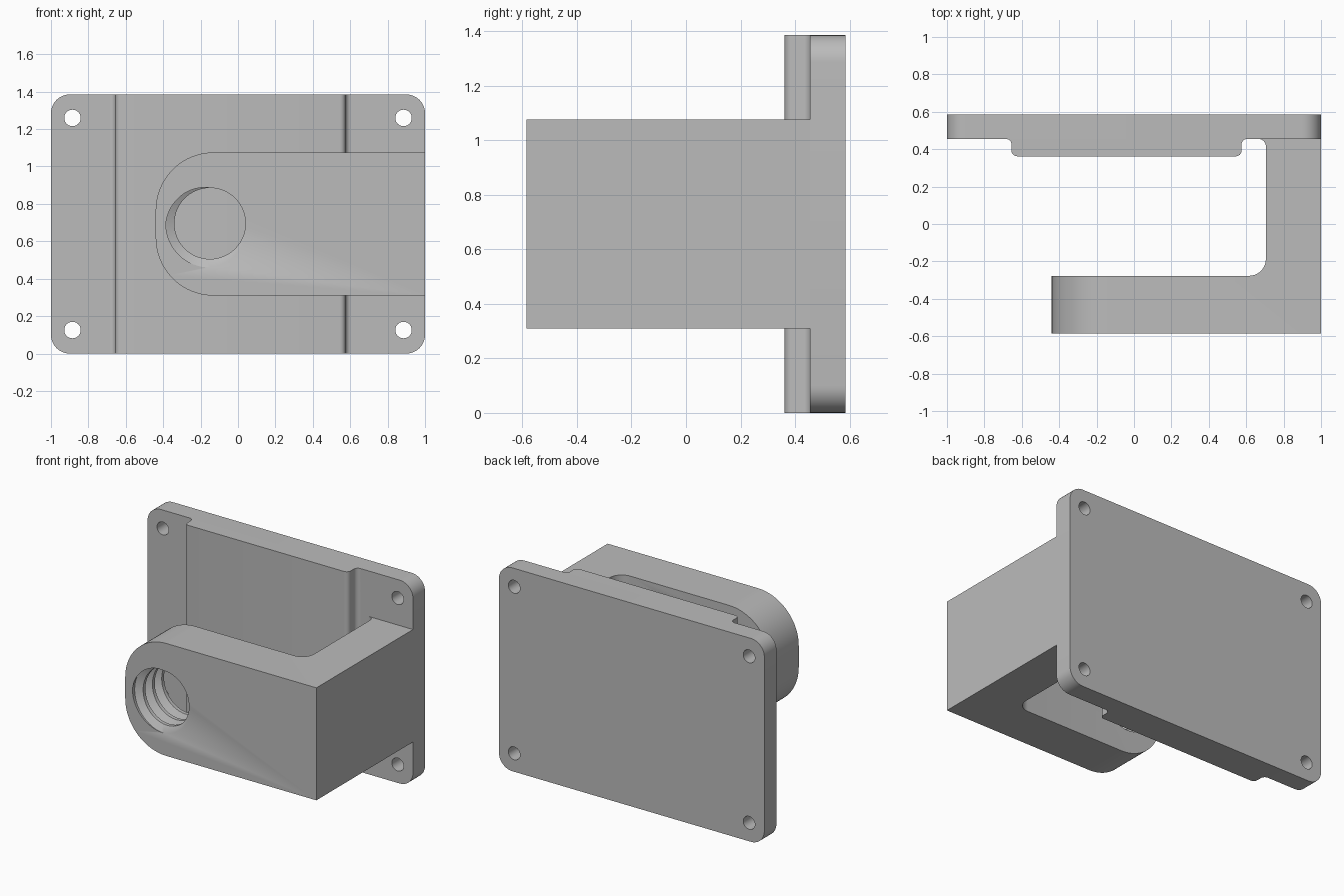
import bpy, bmesh
from math import pi, cos, sin, tan, radians
from mathutils import Vector, Matrix

cube = bpy.data.objects.get("Cube")
if cube:
    bpy.data.objects.remove(cube)

grey = bpy.data.materials.new("plain grey")
grey.use_nodes = True
grey.diffuse_color = (0.5, 0.5, 0.5, 1)
grey.node_tree.nodes["Principled BSDF"].inputs["Base Color"].default_value = (0.5, 0.5, 0.5, 1)

HEIGHT = 1.385
MID_Z = HEIGHT / 2
PLATE_FRONT, BACK, FRONT = 0.455, 0.585, -0.585


def rounded(corners, steps=10):
    """Outline through (u, v, radius) corners with each radius as a fillet."""
    out = []
    for i, (u, v, r) in enumerate(corners):
        p = Vector((u, v))
        if r == 0:
            out.append(p)
            continue
        a = (Vector(corners[i - 1][:2]) - p).normalized()
        b = (Vector(corners[(i + 1) % len(corners)][:2]) - p).normalized()
        half = a.angle(b) / 2
        centre = p + (a + b).normalized() * r / sin(half)
        start = p + a * r / tan(half) - centre
        sweep = (pi - 2 * half) * (1 if a.x * b.y - a.y * b.x < 0 else -1)
        for k in range(steps + 1):
            out.append(centre + Matrix.Rotation(sweep * k / steps, 2) @ start)
    return out


def finish(name, bm):
    bmesh.ops.recalc_face_normals(bm, faces=bm.faces)
    mesh = bpy.data.meshes.new(name)
    bm.to_mesh(mesh)
    bm.free()
    mesh.materials.append(grey)
    ob = bpy.data.objects.new(name, mesh)
    bpy.context.collection.objects.link(ob)
    return ob


def prism(outline, axis, low, high):
    """Extrude an outline along y (outline in xz) or z (outline in xy)."""
    bm = bmesh.new()
    place = (lambda p: (p.x, low, p.y)) if axis == "y" else (lambda p: (p.x, p.y, low))
    face = bm.faces.new([bm.verts.new(place(p)) for p in outline])
    ext = bmesh.ops.extrude_face_region(bm, geom=[face])
    move = Vector((0, high - low, 0) if axis == "y" else (0, 0, high - low))
    bmesh.ops.translate(bm, vec=move, verts=[v for v in ext["geom"] if isinstance(v, bmesh.types.BMVert)])
    return bm


def select_only(ob):
    bpy.ops.object.select_all(action="DESELECT")
    ob.select_set(True)
    bpy.context.view_layer.objects.active = ob


def cut(ob, cutter):
    cutter.hide_render = True
    mod = ob.modifiers.new("cut", "BOOLEAN")
    mod.operation, mod.solver, mod.object = "DIFFERENCE", "EXACT", cutter
    select_only(ob)
    bpy.ops.object.modifier_apply(modifier=mod.name)
    bpy.data.objects.remove(cutter)


# Mounting plate with four screw holes
plate = finish("mounting_plate", prism(rounded(
    [(-1, 0, 0.1), (1, 0, 0.1), (1, HEIGHT, 0.1), (-1, HEIGHT, 0.1)]), "y", PLATE_FRONT, BACK))
for x in (-0.885, 0.885):
    for z in (MID_Z - 0.567, MID_Z + 0.567):
        circle = [Vector((x + 0.044 * cos(k * pi / 20), z + 0.044 * sin(k * pi / 20))) for k in range(40)]
        cut(plate, finish("screw_hole_cutter", prism(circle, "y", 0.4, 0.7)))

# Raised pad across the front of the plate
PAD_Y = 0.362
pad = finish("raised_pad", prism(rounded([
    (-0.69, PLATE_FRONT, 0), (-0.655, PLATE_FRONT, 0.03), (-0.655, PAD_Y, 0.03),
    (0.575, PAD_Y, 0.03), (0.575, PLATE_FRONT, 0.03), (0.61, PLATE_FRONT, 0)], 6), "z", 0, HEIGHT))

# Hooked arm, its free end rounded
arm_bm = prism(rounded([
    (-0.44, FRONT, 0), (1, FRONT, 0), (1, PLATE_FRONT, 0), (0.66, PLATE_FRONT, 0),
    (0.705, PLATE_FRONT, 0.04), (0.705, -0.277, 0.09), (-0.44, -0.277, 0)]), "z",
    MID_Z - 0.383, MID_Z + 0.383)
end_edges = [e for e in arm_bm.edges
             if all(v.co.x < -0.43 for v in e.verts) and abs(e.verts[0].co.z - e.verts[1].co.z) < 0.01]
bmesh.ops.bevel(arm_bm, geom=end_edges, offset=0.31, offset_type="OFFSET",
                segments=20, profile=0.5, affect="EDGES")
arm = finish("hooked_arm", arm_bm)

# Threaded bore: helical rows that step between ridge and groove radius
PITCH, AROUND, TURNS = 0.1, 64, 7
PROFILE = (0.19, 0.19, 0.236, 0.236)
STEP = len(PROFILE)
bm = bmesh.new()
rows = []
for i in range(TURNS * STEP + 1):
    row = []
    for j in range(AROUND):
        t = -2 * pi * j / AROUND
        r = PROFILE[i % STEP]
        y = FRONT + PITCH * (i / STEP + j / AROUND - 2)
        row.append(bm.verts.new((-0.15 + r * cos(t), y, MID_Z + 0.003 + r * sin(t))))
    rows.append(row)


def thread_vert(i, j):
    return rows[i][j] if j < AROUND else rows[i + STEP][0]


for i in range(TURNS * STEP):
    for j in range(AROUND):
        if j < AROUND - 1 or i + 1 + STEP < len(rows):
            bm.faces.new([thread_vert(i, j), thread_vert(i, j + 1),
                          thread_vert(i + 1, j + 1), thread_vert(i + 1, j)])
bm.normal_update()
rim = [e for e in bm.edges if e.is_boundary]
middle = FRONT + PITCH * (TURNS / 2 - 1.5)
for side in (-1, 1):
    loop = [e for e in rim if (e.verts[0].co.y - middle) * side > 0]
    tip = bm.verts.new((-0.15, middle + side * PITCH * (TURNS / 2 + 0.8), MID_Z + 0.003))
    for e in loop:
        bm.faces.new([e.verts[0], e.verts[1], tip])
cut(arm, finish("thread_cutter", bm))

for ob in (plate, pad, arm):
    select_only(ob)
    bpy.ops.object.shade_smooth_by_angle(angle=radians(30))
